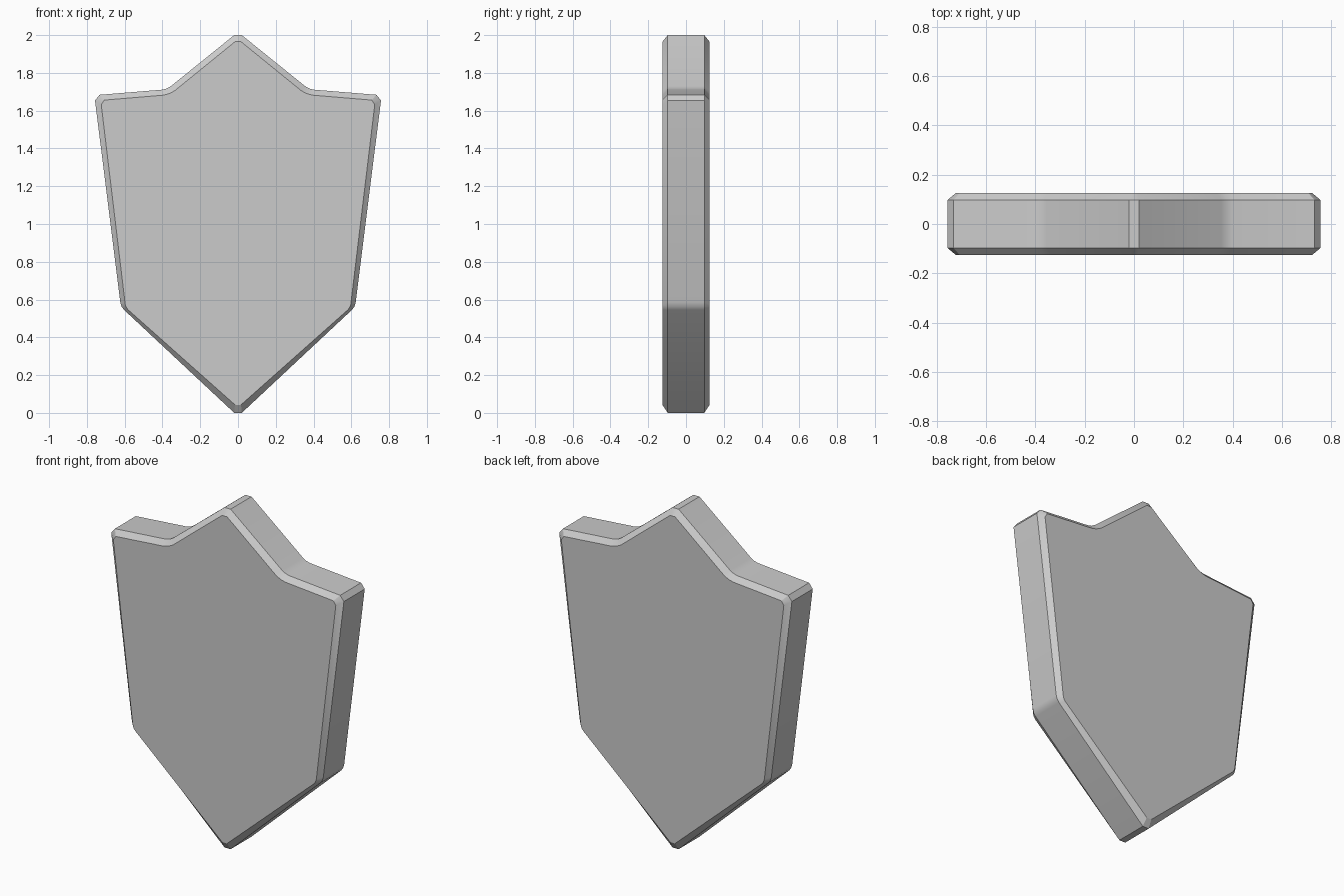
import bpy, bmesh, math

if "Cube" in bpy.data.objects:
    bpy.data.objects.remove(bpy.data.objects["Cube"])

# Right half outlines (x, z), top to bottom: outer edge and inset face
OUTER = [(0.02, 2.0), (0.355, 1.73), (0.378, 1.717), (0.402, 1.711), (0.733, 1.684),
         (0.757, 1.654), (0.623, 0.585), (0.616, 0.562), (0.603, 0.545), (0.02, 0.0)]
INNER = [(0.016, 1.965), (0.336, 1.705), (0.365, 1.69), (0.396, 1.682), (0.708, 1.656),
         (0.724, 1.632), (0.597, 0.575), (0.592, 0.56), (0.583, 0.547), (0.016, 0.043)]


def mirrored(half):
    return half + [(-x, z) for x, z in reversed(half)]


# Stack of loops from front to back, joined by side strips
bm = bmesh.new()
loops = []
for half, y in ((INNER, -0.125), (OUTER, -0.097), (OUTER, 0.097), (INNER, 0.125)):
    loops.append([bm.verts.new((x, y, z)) for x, z in mirrored(half)])
n = len(loops[0])
for a, b in zip(loops, loops[1:]):
    for i in range(n):
        j = (i + 1) % n
        bm.faces.new((a[i], a[j], b[j], b[i]))

# Flat front and back
bm.faces.new(loops[0])
bm.faces.new(loops[-1])
bmesh.ops.recalc_face_normals(bm, faces=bm.faces)

mesh = bpy.data.meshes.new("shield")
bm.to_mesh(mesh)
bm.free()
shield = bpy.data.objects.new("shield", mesh)
bpy.context.collection.objects.link(shield)

# Soft side bends, crisp rims and tips
bpy.context.view_layer.objects.active = shield
shield.select_set(True)
bpy.ops.object.shade_smooth_by_angle(angle=math.radians(30))
